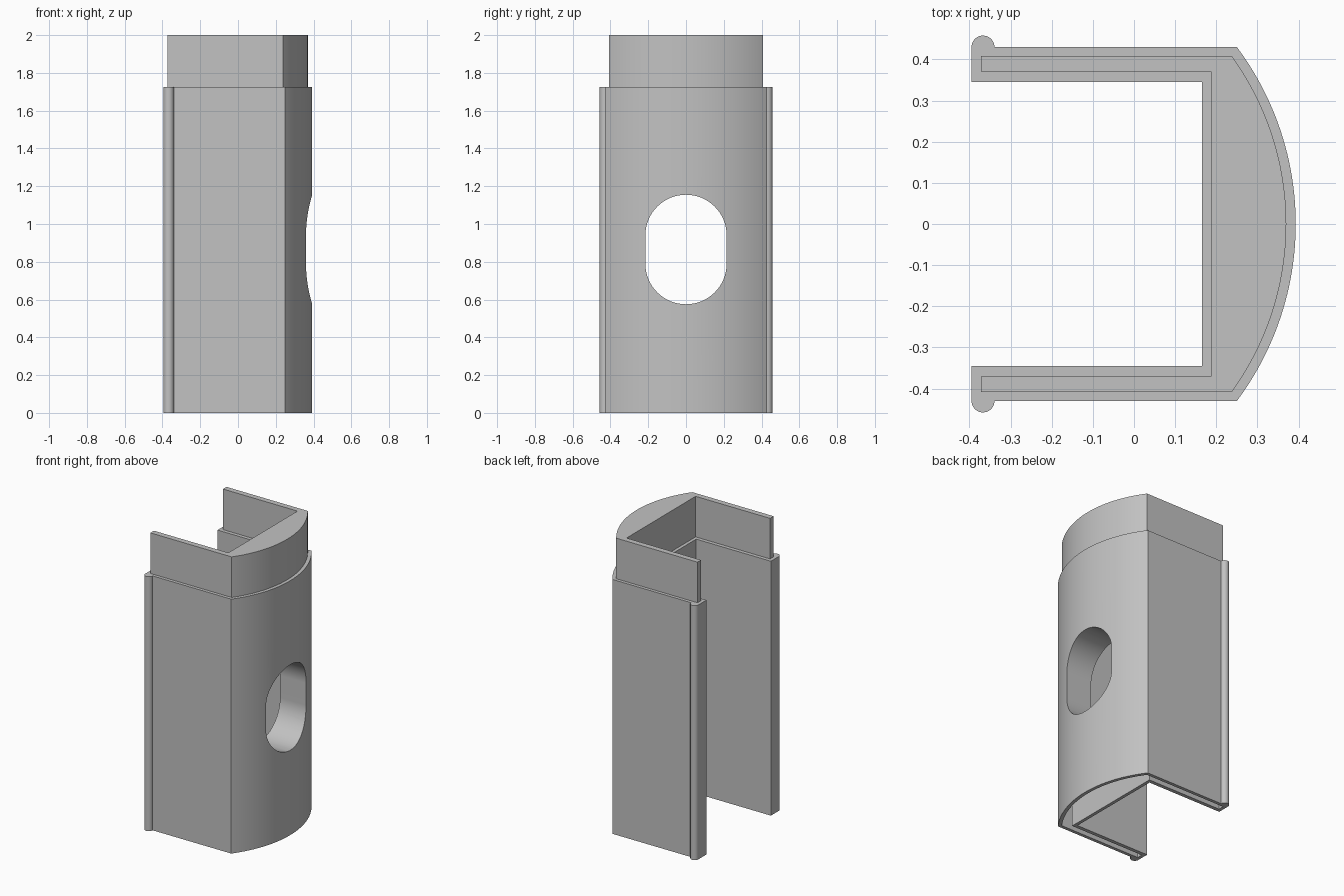
import bpy, bmesh
from math import sin, cos, asin, pi, radians
from mathutils import Vector

cube = bpy.data.objects.get("Cube")
if cube:
    bpy.data.objects.remove(cube, do_unlink=True)

BODY_TOP = 1.725
ARC_X = -0.325          # centre of the bowed face


def arc(cx, cy, r, start, end, steps):
    return [(cx + r * cos(start + (end - start) * i / steps),
             cy + r * sin(start + (end - start) * i / steps)) for i in range(steps + 1)]


def channel(tip, inner_x, inner_y, outer_y, radius, bead=0):
    """U-shaped outline with a bowed face, mirrored about y = 0."""
    half = [(inner_x, inner_y), (tip, inner_y)]
    if bead:
        half += arc(tip + bead, outer_y, bead, pi, 0, 12)
    else:
        half.append((tip, outer_y))
    a = asin(outer_y / radius)
    bow = arc(ARC_X, 0, radius, a, -a, 48)
    return half + bow + [(x, -y) for x, y in reversed(half)]


def prism(name, points, offset):
    """Extrude a flat outline of 3D points along an offset."""
    bm = bmesh.new()
    face = bm.faces.new([bm.verts.new(p) for p in points])
    new = bmesh.ops.extrude_face_region(bm, geom=[face])["geom"]
    bmesh.ops.translate(bm, verts=[v for v in new if isinstance(v, bmesh.types.BMVert)],
                        vec=Vector(offset))
    bmesh.ops.recalc_face_normals(bm, faces=bm.faces)
    mesh = bpy.data.meshes.new(name)
    bm.to_mesh(mesh)
    bm.free()
    obj = bpy.data.objects.new(name, mesh)
    bpy.context.collection.objects.link(obj)
    return obj


def upright(name, outline, low, high):
    return prism(name, [(x, y, low) for x, y in outline], (0, 0, high - low))


def combine(target, other, operation):
    mod = target.modifiers.new(operation.lower(), 'BOOLEAN')
    mod.operation, mod.solver, mod.object = operation, 'EXACT', other
    bpy.context.view_layer.objects.active = target
    bpy.ops.object.modifier_apply(modifier=mod.name)
    bpy.data.objects.remove(other, do_unlink=True)


# Main channel with edge beads
outer = channel(-0.395, 0.165, 0.345, 0.43, 0.718, bead=0.028)
inner = channel(-0.372, 0.187, 0.37, 0.408, 0.695)
body = upright("channel_body", outer, 0, BODY_TOP)

# Stepped collar on top and matching socket underneath
combine(body, upright("top_collar", inner, BODY_TOP - 0.1, 2), 'UNION')
combine(body, upright("bottom_socket", inner, -0.1, 2 - BODY_TOP), 'DIFFERENCE')

# Rounded slot through the bowed wall
slot = arc(0, 0.94, 0.215, 0, pi, 32) + arc(0, 0.79, 0.215, pi, 2 * pi, 32)
combine(body, prism("slot_cutter", [(0, y, z) for y, z in slot], (0.6, 0, 0)), 'DIFFERENCE')

# Plain grey finish
grey = bpy.data.materials.new("plain_grey")
grey.use_nodes = True
colour = (0.54, 0.54, 0.54, 1)
grey.diffuse_color = colour
grey.node_tree.nodes["Principled BSDF"].inputs["Base Color"].default_value = colour
body.data.materials.clear()
body.data.materials.append(grey)

# Smooth curves, crisp corners
bpy.ops.object.select_all(action='DESELECT')
body.select_set(True)
bpy.context.view_layer.objects.active = body
bpy.ops.object.shade_smooth_by_angle(angle=radians(30))
weighted = body.modifiers.new("even_shading", 'WEIGHTED_NORMAL')
weighted.keep_sharp = True
